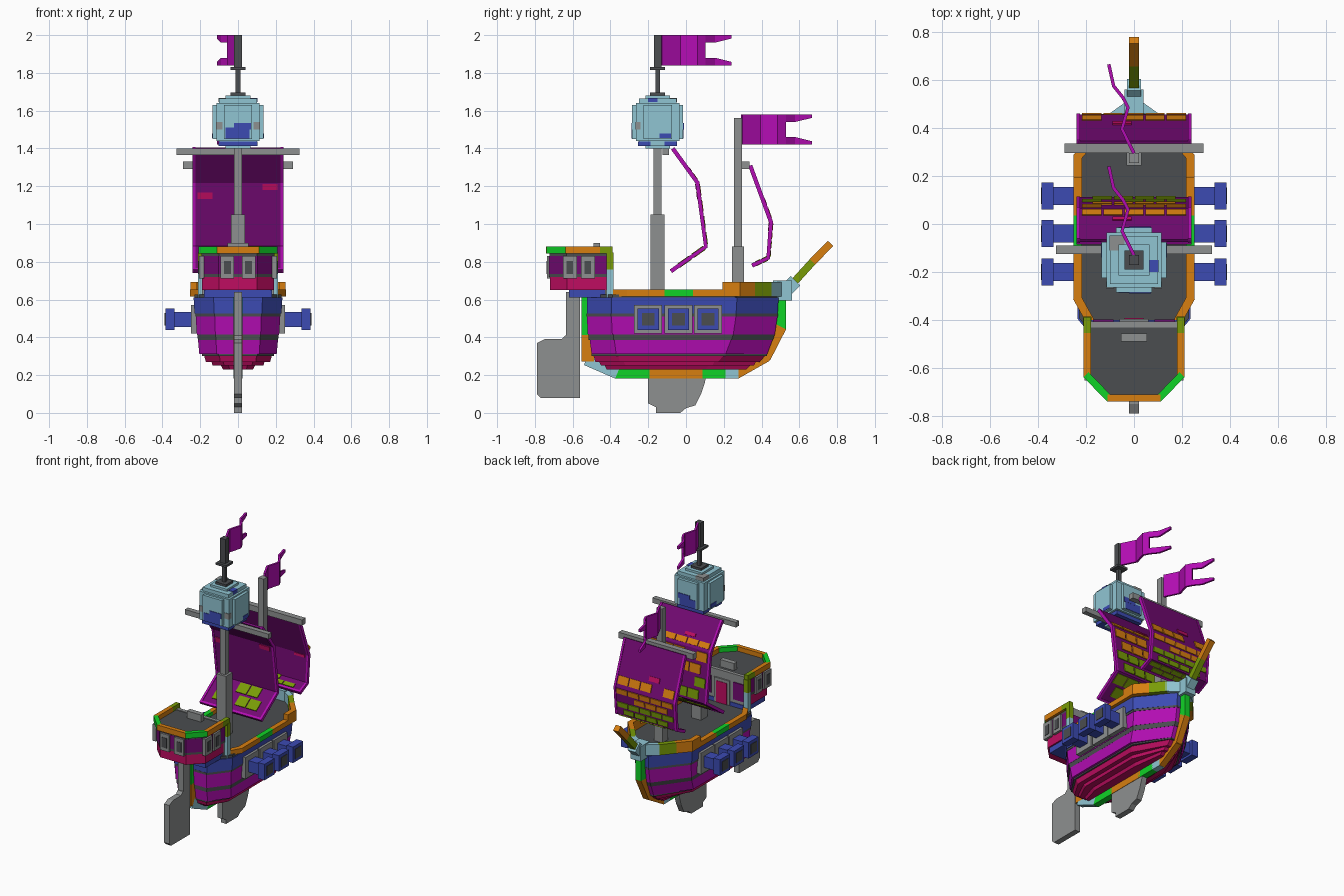
import bpy, bmesh, random
from mathutils import Vector, Matrix

cube = bpy.data.objects.get("Cube")
if cube:
    bpy.data.objects.remove(cube, do_unlink=True)
random.seed(4)

COLOURS = {
    "magenta": (0.45, 0.004, 0.45), "purple": (0.17, 0.003, 0.17), "crimson": (0.52, 0.004, 0.12),
    "blue": (0.045, 0.07, 0.45), "pale_blue": (0.28, 0.56, 0.65), "grey": (0.27, 0.28, 0.28),
    "dark_grey": (0.07, 0.075, 0.08), "orange": (0.68, 0.21, 0.005),
    "green": (0.005, 0.65, 0.02), "olive": (0.19, 0.33, 0.002)}
MATS = {}
for key, rgb in COLOURS.items():
    m = bpy.data.materials.new(key)
    m.use_nodes = True
    m.diffuse_color = (*rgb, 1)
    m.node_tree.nodes["Principled BSDF"].inputs["Base Color"].default_value = (*rgb, 1)
    MATS[key] = m


def make(name, verts, faces, mats, idx=None, thick=0):
    me = bpy.data.meshes.new(name)
    me.from_pydata(verts, [], faces)
    for k in mats:
        me.materials.append(MATS[k])
    if idx:
        me.polygons.foreach_set("material_index", idx)
    ob = bpy.data.objects.new(name, me)
    bpy.context.collection.objects.link(ob)
    if thick:
        s = ob.modifiers.new("thickness", "SOLIDIFY")
        s.thickness, s.offset = thick, 0
    else:
        bm = bmesh.new()
        bm.from_mesh(me)
        bmesh.ops.recalc_face_normals(bm, faces=bm.faces)
        bm.to_mesh(me)
        bm.free()
    return ob


def loft(name, a, b, mat):
    n = len(a)
    faces = [list(range(n)), list(range(n, 2 * n))]
    faces += [(i, (i + 1) % n, n + (i + 1) % n, n + i) for i in range(n)]
    return make(name, list(a) + list(b), faces, [mat])


def box(name, x0, x1, y0, y1, z0, z1, mat):
    ring = [(x0, y0), (x1, y0), (x1, y1), (x0, y1)]
    return loft(name, [(*p, z0) for p in ring], [(*p, z1) for p in ring], mat)


def beam(name, p, q, w, h, mat, ext=0.0):
    p, q = Vector(p), Vector(q)
    d = (q - p).normalized()
    up = Vector((0, 1, 0)) if abs(d.z) > 0.99 else Vector((0, 0, 1))
    s = d.cross(up).normalized() * w / 2
    u = s.cross(d).normalized() * h / 2
    ring = [s + u, s - u, -s - u, u - s]
    return loft(name, [p - d * ext + r for r in ring], [q + d * ext + r for r in ring], mat)


def mirror_ring(half, z):
    return [(x, y, z) for x, y in half] + [(-x, y, z) for x, y in reversed(half)]


def hull_ring(w, ys, yb, z):
    return mirror_ring([(w * 0.55, ys), (w, ys + 0.13), (w, yb - 0.22), (0.05, yb)], z)


# Hull strakes: z, half width, stern and bow at bottom and top
strakes = [
    ("bottom_plank", "crimson", (0.23, 0.08, -0.42, 0.32), (0.25, 0.09, -0.43, 0.34)),
    ("lower_plank", "crimson", (0.25, 0.135, -0.45, 0.36), (0.27, 0.14, -0.46, 0.37)),
    ("bilge_plank", "crimson", (0.27, 0.17, -0.48, 0.39), (0.305, 0.18, -0.49, 0.42)),
    ("lower_stripe", "dark_grey", (0.302, 0.19, -0.5, 0.43), (0.312, 0.19, -0.5, 0.43)),
    ("lower_strake", "magenta", (0.312, 0.205, -0.5, 0.43), (0.39, 0.212, -0.51, 0.46)),
    ("middle_stripe", "dark_grey", (0.385, 0.212, -0.515, 0.46), (0.415, 0.216, -0.515, 0.47)),
    ("upper_strake", "magenta", (0.415, 0.218, -0.52, 0.47), (0.515, 0.224, -0.525, 0.485)),
    ("upper_stripe", "dark_grey", (0.51, 0.226, -0.526, 0.486), (0.525, 0.226, -0.526, 0.486)),
    ("top_strake", "blue", (0.525, 0.23, -0.525, 0.485), (0.61, 0.235, -0.525, 0.49)),
    ("deck", "dark_grey", (0.61, 0.23, -0.52, 0.48), (0.627, 0.23, -0.52, 0.48))]
for name, mat, lo, hi in strakes:
    loft(name, hull_ring(*lo[1:], lo[0]), hull_ring(*hi[1:], hi[0]), mat)

# Keel band around the hull profile
keel = [(-0.52, 0.62), (-0.52, 0.42), (-0.52, 0.28), (-0.37, 0.215), (-0.2, 0.215), (0.08, 0.215),
        (0.2, 0.215), (0.27, 0.215), (0.42, 0.3), (0.497, 0.45), (0.497, 0.6)]
keel_cols = ["green", "orange", "pale_blue", "green", "orange", "green",
             "pale_blue", "orange", "orange", "green"]
for (a, b), col in zip(zip(keel, keel[1:]), keel_cols):
    beam("keel_segment", (0, *a), (0, *b), 0.045, 0.065, col, 0.008)

# Fin and rudder
fin = [(-0.2, 0.22), (-0.2, 0.05), (-0.16, 0.03), (-0.16, 0), (-0.03, 0), (0, 0.025),
       (0.05, 0.04), (0.08, 0.1), (0.1, 0.16), (0.11, 0.22)]
blade = [(-0.79, 0.37), (-0.79, 0.1), (-0.77, 0.08), (-0.56, 0.08), (-0.56, 0.41),
         (-0.64, 0.41), (-0.66, 0.39), (-0.75, 0.39)]
for name, poly in (("keel_fin", fin), ("rudder_blade", blade)):
    loft(name, [(-0.02, *p) for p in poly], [(0.02, *p) for p in poly], "grey")
box("rudder_post", -0.02, 0.02, -0.635, -0.56, 0.39, 0.64, "grey")

# Rails, cannons and gunports on both sides
rail = [((0.185, -0.4), (0.235, -0.31), 0.635, "orange"), ((0.235, -0.31), (0.235, -0.12), 0.635, "orange"),
        ((0.235, -0.12), (0.235, 0.03), 0.635, "green"), ((0.235, 0.03), (0.235, 0.2), 0.635, "orange"),
        ((0.235, 0.2), (0.235, 0.28), 0.655, "orange"), ((0.235, 0.28), (0.17, 0.355), 0.655, "orange"),
        ((0.17, 0.355), (0.1, 0.44), 0.655, "olive"), ((0.1, 0.44), (0.03, 0.49), 0.655, "pale_blue")]


def sbox(name, s, x0, x1, *rest):
    return box(name, min(s * x0, s * x1), max(s * x0, s * x1), *rest)


for s, side in ((1, "left"), (-1, "right")):
    for a, b, z, col in rail:
        h = 0.035 if z < 0.65 else 0.075
        beam(side + "_rail", (s * a[0], a[1], z), (s * b[0], b[1], z), 0.035, h, col, 0.006)
    for y in (-0.2, -0.04, 0.117):
        sbox(side + "_gunport", s, 0.2, 0.25, y - 0.074, y + 0.074, 0.42, 0.57, "grey")
        sbox(side + "_cannon_barrel", s, 0.25, 0.34, y - 0.038, y + 0.038, 0.455, 0.535, "blue")
        sbox(side + "_cannon_muzzle", s, 0.335, 0.385, y - 0.056, y + 0.056, 0.44, 0.552, "blue")
        sbox(side + "_cannon_bore", s, 0.385, 0.388, y - 0.034, y + 0.034, 0.462, 0.53, "dark_grey")

# Bow block and bowsprit
box("bow_block", -0.04, 0.04, 0.46, 0.56, 0.595, 0.7, "pale_blue")
beam("bowsprit_socket", (0, 0.51, 0.63), (0, 0.58, 0.7), 0.06, 0.07, "pale_blue")
beam("bowsprit_base", (0, 0.57, 0.69), (0, 0.67, 0.8), 0.04, 0.04, "olive")
beam("bowsprit_tip", (0, 0.67, 0.8), (0, 0.765, 0.897), 0.04, 0.04, "orange")

# Stern cabin
def cabin(g):
    return [(0.1 + g * 0.5, -0.72 - g), (0.19 + g, -0.63 - g * 0.5), (0.19 + g, -0.415)]


for name, mat, g, z0, z1 in (("cabin_base", "crimson", 0, 0.65, 0.725), ("cabin_lower_stripe", "dark_grey", 0.004, 0.72, 0.735),
                             ("cabin_upper", "purple", 0.004, 0.735, 0.83), ("cabin_top_stripe", "dark_grey", 0.003, 0.83, 0.845),
                             ("cabin_deck", "dark_grey", -0.01, 0.84, 0.85)):
    loft(name, mirror_ring(cabin(g), z0), mirror_ring(cabin(g), z1), mat)
box("cabin_support", -0.18, 0.18, -0.62, -0.4, 0.61, 0.655, "blue")
box("cabin_wall", -0.19, 0.19, -0.43, -0.405, 0.625, 0.855, "grey")
box("door_frame", -0.06, 0.06, -0.41, -0.395, 0.63, 0.8, "grey")
box("door", -0.04, 0.04, -0.4, -0.392, 0.63, 0.78, "crimson")
box("helm_stand", -0.055, 0.055, -0.49, -0.455, 0.85, 0.9, "grey")
beam("cabin_stern_rail", (-0.1, -0.725, 0.863), (0.1, -0.725, 0.863), 0.03, 0.038, "orange", 0.01)
for s in (1, -1):
    for a, b, col in (((0.105, -0.725), (0.195, -0.632), "green"), ((0.195, -0.632), (0.195, -0.46), "orange"),
                      ((0.195, -0.46), (0.195, -0.395), "olive")):
        beam("cabin_rail", (s * a[0], a[1], 0.863), (s * b[0], b[1], 0.863), 0.03, 0.038, col, 0.006)
    sbox("cabin_post_upper", s, 0.178, 0.212, -0.42, -0.385, 0.76, 0.85, "olive")
    sbox("cabin_post_lower", s, 0.178, 0.212, -0.42, -0.385, 0.6, 0.77, "pale_blue")
    sbox("wall_panel", s, 0.085, 0.17, -0.407, -0.398, 0.68, 0.8, "purple")
    for y in (-0.615, -0.52):
        sbox("side_window_frame", s, 0.18, 0.206, y - 0.037, y + 0.037, 0.712, 0.83, "grey")
        sbox("side_window_pane", s, 0.206, 0.209, y - 0.018, y + 0.018, 0.735, 0.805, "dark_grey")
    sbox("stern_window_frame", s, 0.02, 0.092, -0.736, -0.7, 0.712, 0.83, "grey")
    sbox("stern_window_pane", s, 0.038, 0.075, -0.739, -0.734, 0.735, 0.805, "dark_grey")

# Masts and yards
for name, y, r, z0, z1 in (("main_mast_base", -0.15, 0.037, 0.62, 1.05), ("main_mast", -0.15, 0.021, 1.05, 1.42),
                           ("fore_mast_base", 0.275, 0.032, 0.62, 0.88), ("fore_mast", 0.275, 0.021, 0.88, 1.56)):
    box(name, -r, r, y - r, y + r, z0, z1, "grey")
box("main_yard", -0.325, 0.325, -0.125, -0.09, 1.365, 1.4, "grey")
box("fore_yard", -0.29, 0.29, 0.295, 0.335, 1.29, 1.33, "grey")
for r, z0, z1 in ((0.04, 1.68, 1.695), (0.012, 1.69, 1.82), (0.04, 1.815, 1.83), (0.02, 1.83, 2.0)):
    box("topmast", -r, r, -0.15 - r, -0.15 + r, z0, z1, "dark_grey")

# Blocky globe lookout with painted patches
for a, b, h in ((0.135, 0.075, 0.09), (0.075, 0.135, 0.09), (0.115, 0.115, 0.1), (0.1, 0.1, 0.125), (0.065, 0.065, 0.14)):
    box("lookout_globe", -a, a, -0.15 - b, -0.15 + b, 1.54 - h, 1.54 + h, "pale_blue")
for s in (1, -1):
    f = -0.15 - s * 0.135
    box("globe_sea", -0.065, 0.06, f - 0.003, f + 0.003, 1.452, 1.51, "blue")
    box("globe_island", -0.02, 0.07, f - 0.004, f + 0.004, 1.5, 1.535, "blue")
    box("globe_rock", s * 0.1 - 0.017, s * 0.1 + 0.017, -0.268, -0.24, 1.5, 1.54, "grey")
    box("globe_foot", -0.103, 0.103, -0.15 + s * 0.07 - 0.033, -0.15 + s * 0.07 + 0.033, 1.412, 1.438, "blue")
    box("globe_side_sea", s * 0.135 - 0.003, s * 0.135 + 0.003, -0.14, -0.08, 1.455, 1.48, "blue")
box("globe_north_sea", 0.06, 0.102, -0.2, -0.15, 1.645, 1.668, "blue")
box("globe_north_rock", -0.102, -0.04, -0.11, -0.048, 1.645, 1.668, "grey")

# Sails with bordered edges and brick patches
def sail(name, prof):
    def strip(nm, x0, x1, mat, thick, pts):
        n = len(pts)
        v = [(x, *p) for x in (x0, x1) for p in pts]
        make(nm, v, [(i, i + 1, n + i + 1, n + i) for i in range(n - 1)], [mat], thick=thick)
    strip(name, -0.235, 0.235, "purple", 0.014, prof)
    for s in (1, -1):
        strip(name + "_border", s * 0.225, s * 0.24, "magenta", 0.022, prof)
    a, b = Vector(prof[-1]), Vector(prof[-2])
    strip(name + "_hem", -0.24, 0.24, "magenta", 0.022, [a, a + (b - a).normalized() * 0.015])
    verts, faces, idx = [], [], []

    def brick(seg, t0, t1, x, side, col):
        p, q = Vector(prof[seg]), Vector(prof[seg + 1])
        d = q - p
        off = Vector((-d.y, d.x)).normalized() * 0.01 * side
        k = len(verts)
        verts.extend([(x + e, *(p + d * t + off)) for e, t in ((-0.04, t0), (0.04, t0), (0.04, t1), (-0.04, t1))])
        faces.append((k, k + 1, k + 2, k + 3))
        idx.append(col)

    def row(seg, t0, t1, side, col, shift, chance):
        for i in range(5 if not shift else 4):
            if random.random() < chance:
                brick(seg, t0, t1, -0.176 + i * 0.088 + shift, side, col)
    brick(0, 0.6, 0.7, -0.05, 1, 0)
    row(0, 0.76, 0.93, 1, 1, 0, 0.5)
    for r in range(4):
        row(1, r / 4 + 0.03, r / 4 + 0.21, 1, 1 if r < 2 else 2, 0.044 * (r % 2), 0.85)
    for side in (1, -1):
        for r in range(2):
            row(2, r * 0.4 + 0.05, r * 0.4 + 0.37, side, 2, 0.044 * (r % 2), 0.85)
    brick(1, 0.02, 0.11, 0.17, -1, 0)
    brick(1, 0.15, 0.25, -0.175, -1, 0)
    make(name + "_patches", verts, faces, ["crimson", "orange", "olive"], idx, 0.006)


sail("main_sail", [(-0.07, 1.4), (0.06, 1.22), (0.105, 0.88), (-0.08, 0.75)])
sail("fore_sail", [(0.34, 1.31), (0.45, 1.01), (0.435, 0.82), (0.35, 0.78)])

# Swallow-tailed flags
for name, y0, z0 in (("main_flag", -0.13, 1.84), ("fore_flag", 0.295, 1.42)):
    cols = [(0, 0), (-0.05, 0.1), (-0.025, 0.19), (-0.045, 0.23), (-0.085, 0.28), (-0.105, 0.37)]
    v = [(x, y0 + y, z0 + z) for x, y in cols for z in (0, 0.04, 0.12, 0.16)]
    f = [(c * 4 + r, c * 4 + r + 1, c * 4 + r + 5, c * 4 + r + 4)
         for c in range(5) for r in range(3) if c < 3 or r != 1]
    for r, dz in ((1, -0.022), (2, 0.022)):
        v[20 + r] = (*v[20 + r][:2], v[20 + r][2] + dz)
    make(name, v, f, ["magenta"], thick=0.014)
